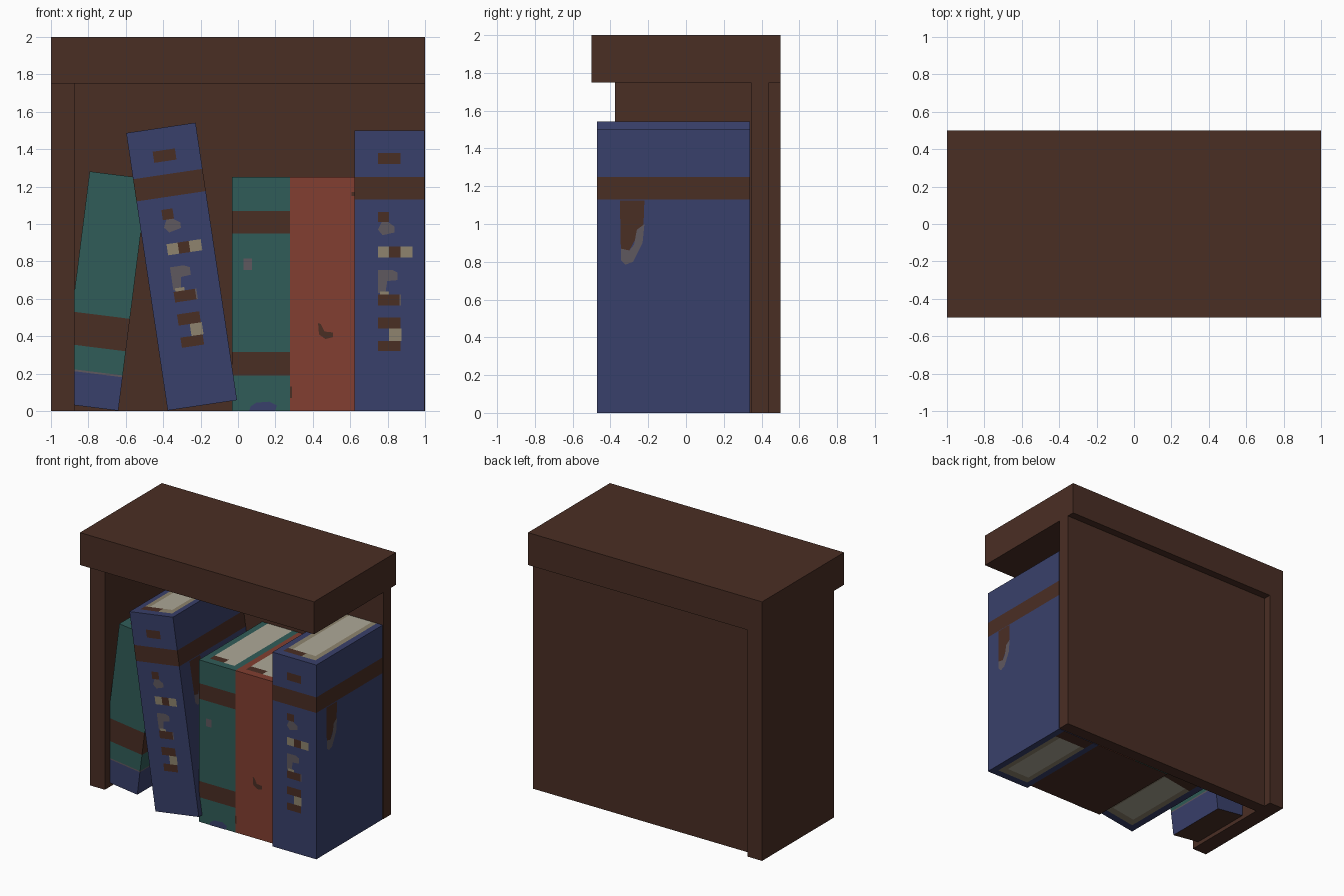
import bpy, bmesh, math
from mathutils import Matrix, Vector

if "Cube" in bpy.data.objects:
    bpy.data.objects.remove(bpy.data.objects["Cube"])


def lin(c):
    c /= 255
    return c / 12.92 if c <= 0.04045 else ((c + 0.055) / 1.055) ** 2.4


COLOURS = [("dark_wood", (74, 46, 36)), ("teal_cover", (48, 92, 88)),
           ("red_cover", (130, 63, 49)), ("blue_cover", (57, 64, 107)),
           ("cream_pages", (174, 169, 152)), ("tan_trim", (142, 132, 110)),
           ("grey_trim", (95, 88, 95))]
MATS = []
for label, rgb in COLOURS:
    m = bpy.data.materials.new(label)
    m.diffuse_color = (*[lin(c) for c in rgb], 1)
    m.use_nodes = True
    m.node_tree.nodes["Principled BSDF"].inputs["Base Color"].default_value = m.diffuse_color
    MATS.append(m)
WOOD, TEAL, RED, BLUE, CREAM, TAN, GREY = range(7)


def finish(name, bm, matrix=None):
    me = bpy.data.meshes.new(name)
    bm.to_mesh(me)
    bm.free()
    for m in MATS:
        me.materials.append(m)
    ob = bpy.data.objects.new(name, me)
    bpy.context.collection.objects.link(ob)
    if matrix:
        ob.matrix_world = matrix
    return ob


def box_mesh(lo, hi):
    bm = bmesh.new()
    lo, hi = Vector(lo), Vector(hi)
    size = hi - lo
    bmesh.ops.create_cube(bm, size=1, matrix=Matrix.Translation((lo + hi) / 2)
                          @ Matrix.Diagonal((*size, 1)))
    return bm


def slice_mesh(bm, axis, values):
    """Cut the mesh with planes across one axis."""
    for v in values:
        co, no = Vector(), Vector()
        co[axis], no[axis] = v, 1
        bmesh.ops.bisect_plane(bm, geom=bm.verts[:] + bm.edges[:] + bm.faces[:],
                               plane_co=co, plane_no=no)


def book(name, w, h, y0, y1, cover, bands, origin=(0, 0), tilt=0, pages_below=False):
    """Box book: bands are (z low, z high, colour); local x and z start at its lower corner."""
    bm = box_mesh((0, y0, 0), (w, y1, h))
    slice_mesh(bm, 2, {z for b in bands for z in b[:2] if 0 < z < h})
    slice_mesh(bm, 0, (0.05, 0.09, w * 0.55, w - 0.09, w - 0.05))
    slice_mesh(bm, 1, (y0 + 0.06, y0 + 0.12, y0 + 0.15, y1 - 0.1, y1 - 0.04))

    def page(c, top):
        if not (0.05 < c.x < w - 0.05 and c.y > y0 + 0.06):
            return cover
        if top and c.y < y0 + 0.12 and c.x < w * 0.55:
            return WOOD
        if not top and c.y > y1 - 0.1:
            return WOOD
        if 0.09 < c.x < w - 0.09 and c.y > y0 + 0.12:
            return CREAM
        return TAN if cover == BLUE else CREAM

    bm.normal_update()
    for f in bm.faces:
        c = f.calc_center_median()
        f.material_index = cover
        if f.normal.z > 0.5:
            f.material_index = page(c, True)
        elif f.normal.z < -0.5:
            f.material_index = page(c, False) if pages_below else WOOD
        else:
            for a, b, col in bands:
                if a < c.z < b:
                    f.material_index = col
    mat = Matrix.Translation((origin[0], 0, origin[1])) @ Matrix.Rotation(math.radians(tilt), 4, 'Y')
    finish(name, bm, mat)
    return mat


def marks(name, mat, plates, plane, side=False):
    """Flat painted plates; 4 numbers are a rectangle (a0, a1, z0, z1), else a point list."""
    bm = bmesh.new()
    for i, (col, shape) in enumerate(plates):
        if not isinstance(shape[0], tuple):
            a, b, c, d = shape
            shape = [(a, c), (b, c), (b, d), (a, d)]
        off = 0.002 + 0.0003 * i / len(plates)
        pts = [(plane + off, p, z) if side else (p, plane - off, z) for p, z in shape]
        f = bm.faces.new([bm.verts.new(p) for p in pts])
        f.material_index = col
    finish(name, bm, mat)


# Wooden shelf: top board, one side board, recessed back board
for name, lo, hi in (("top_board", (-1, -0.5, 1.75), (1, 0.5, 2)),
                     ("side_board", (-1, -0.375, 0), (-0.875, 0.5, 1.75)),
                     ("back_board", (-0.875, 0.345, 0), (1, 0.44, 1.75))):
    finish(name, box_mesh(lo, hi))

# Two tall blue books sharing the same spine and cover decoration
spine = [
    (WOOD, (0.125, 0.245, 1.32, 1.38)),
    (WOOD, (0.125, 0.185, 1.01, 1.065)),
    (GREY, [(0.145, 1.01), (0.125, 0.97), (0.15, 0.94), (0.215, 0.955), (0.215, 0.985), (0.18, 1.01)]),
    (TAN, (0.125, 0.185, 0.82, 0.88)), (WOOD, (0.185, 0.245, 0.82, 0.88)),
    (TAN, (0.245, 0.31, 0.82, 0.88)),
    (GREY, [(0.125, 0.63), (0.165, 0.63), (0.175, 0.695), (0.23, 0.70), (0.23, 0.74), (0.2, 0.755), (0.125, 0.755)]),
    (TAN, (0.135, 0.185, 0.622, 0.64)),
    (WOOD, (0.125, 0.24, 0.565, 0.622)), (GREY, (0.24, 0.248, 0.565, 0.622)),
    (WOOD, (0.125, 0.245, 0.44, 0.5)), (TAN, (0.185, 0.25, 0.375, 0.44)),
    (WOOD, (0.125, 0.245, 0.32, 0.375)),
]
ribbon = [
    (WOOD, [(-0.35, 1.125), (-0.345, 0.87), (-0.3, 0.86), (-0.225, 1.0), (-0.22, 1.125)]),
    (GREY, [(-0.345, 0.87), (-0.345, 0.81), (-0.32, 0.785), (-0.28, 0.8), (-0.23, 0.9),
            (-0.22, 1.0), (-0.26, 0.97), (-0.275, 0.89), (-0.3, 0.86)]),
]
for name, origin, tilt in (("upright_blue_book", (0.623, 0), 0),
                           ("leaning_blue_book", (-0.376, 0.003), -8.5)):
    mat = book(name, 0.375, 1.5, -0.47, 0.34, BLUE, [(1.13, 1.25, WOOD)], origin, tilt, True)
    marks(name + "_spine_marks", mat, spine, -0.47)
    marks(name + "_cover_ribbon", mat, ribbon, 0.375, True)

# Upright teal book
mat = book("upright_teal_book", 0.31, 1.25, -0.43, 0.34, TEAL,
           [(0.95, 1.07, WOOD), (0.19, 0.315, WOOD)], (-0.032, 0))
marks("teal_spine_marks", mat, [
    (GREY, (0.062, 0.107, 0.755, 0.815)),
    (BLUE, [(0.09, 0), (0.23, 0), (0.24, 0.03), (0.2, 0.05), (0.13, 0.045), (0.1, 0.025)])], -0.43)

# Upright red book
mat = book("upright_red_book", 0.346, 1.25, -0.43, 0.34, RED, [], (0.278, 0))
marks("red_spine_marks", mat, [
    (WOOD, [(0.15, 0.47), (0.155, 0.41), (0.19, 0.385), (0.23, 0.395), (0.23, 0.42), (0.185, 0.425), (0.165, 0.465)]),
    (WOOD, (0.33, 0.346, 1.15, 1.17)), (WOOD, (0, 0.01, 0.07, 0.13))], -0.43)

# Leaning teal book with blue foot, partly sunk into the side board
book("leaning_teal_book", 0.3125, 1.25, -0.315, 0.19, TEAL,
     [(0, 0.18, BLUE), (0.18, 0.19, GREY), (0.32, 0.495, WOOD)], (-0.95, 0.041), 7.2)
